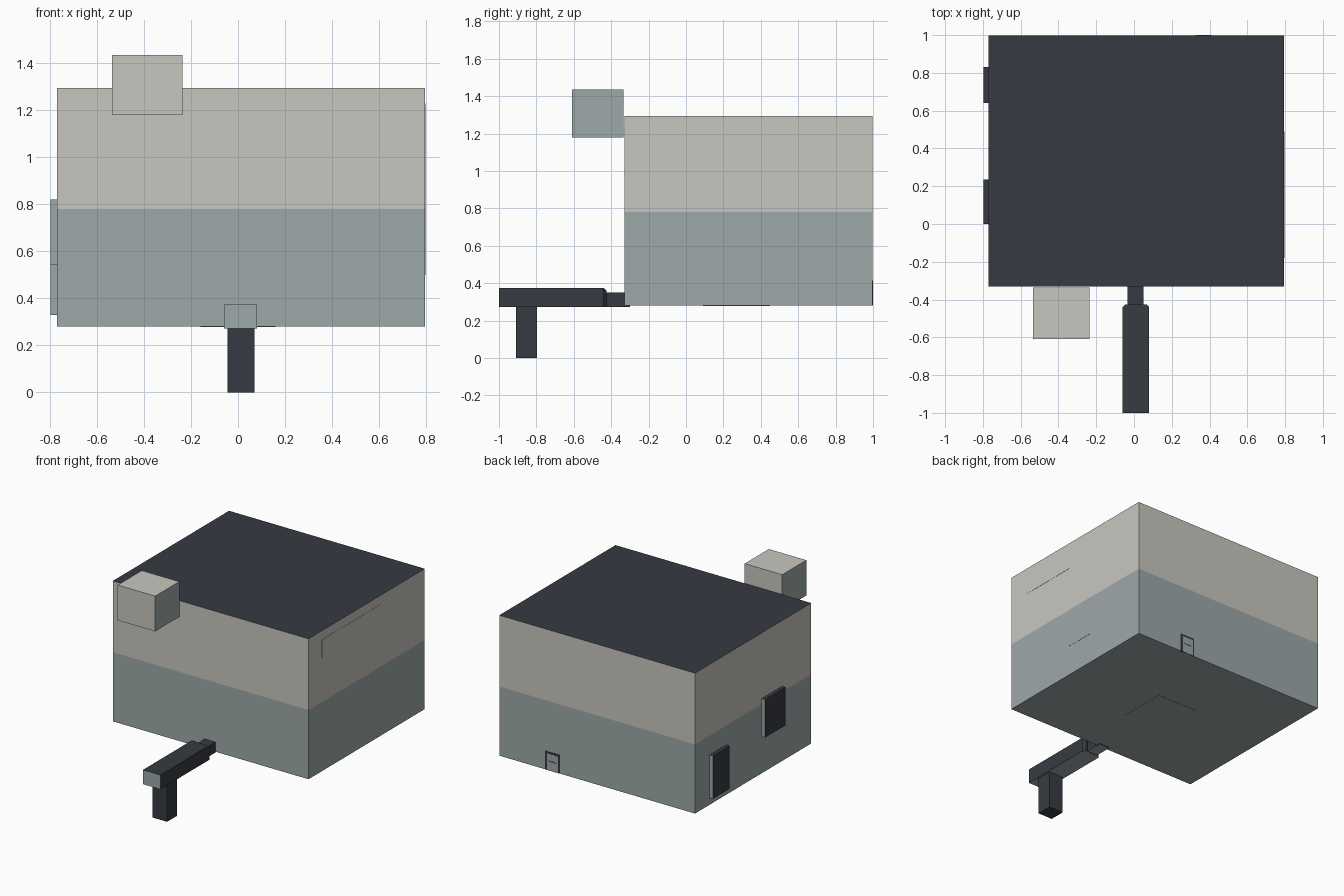
import bpy
import bmesh

if "Cube" in bpy.data.objects:
    bpy.data.objects.remove(bpy.data.objects["Cube"])


def material(name, srgb):
    m = bpy.data.materials.new(name)
    lin = [c / 12.92 if c <= 0.04045 else ((c + 0.055) / 1.055) ** 2.4
           for c in (v / 255 for v in srgb)]
    m.diffuse_color = (*lin, 1)
    m.use_nodes = True
    m.node_tree.nodes["Principled BSDF"].inputs["Base Color"].default_value = m.diffuse_color
    return m


MATS = [material("beige", (201, 198, 191)),
        material("slate", (157, 168, 169)),
        material("charcoal", (54, 59, 66))]
BEIGE, SLATE, DARK = range(3)
SPLIT = 0.78  # height where the wall colour changes


def finish(name, bm, rule):
    """Turn a bmesh into an object, colouring faces with rule(normal, centre)."""
    bmesh.ops.recalc_face_normals(bm, faces=bm.faces)
    bm.normal_update()
    for f in bm.faces:
        f.material_index = rule(f.normal, f.calc_center_median())
    mesh = bpy.data.meshes.new(name)
    bm.to_mesh(mesh)
    bm.free()
    for m in MATS:
        mesh.materials.append(m)
    ob = bpy.data.objects.new(name, mesh)
    bpy.context.collection.objects.link(ob)
    return ob


def split(bm):
    bmesh.ops.bisect_plane(bm, geom=bm.verts[:] + bm.edges[:] + bm.faces[:],
                           plane_co=(0, 0, SPLIT), plane_no=(0, 0, 1))


def box(name, x, y, z, rule, cut=False):
    bm = bmesh.new()
    bmesh.ops.create_cube(bm, size=1)
    for v in bm.verts:
        v.co = [r[0] if c < 0 else r[1] for c, r in zip(v.co, (x, y, z))]
    if cut:
        split(bm)
    return finish(name, bm, rule)


def prism(name, profile, axis, lo, hi, rule, cut=False):
    """Extrude a 2D profile along x (axis 0) or z (axis 2)."""
    bm = bmesh.new()
    place = (lambda p: (lo, *p)) if axis == 0 else (lambda p: (*p, lo))
    face = bm.faces.new([bm.verts.new(place(p)) for p in profile])
    new = bmesh.ops.extrude_face_region(bm, geom=[face])["geom"]
    for v in new:
        if isinstance(v, bmesh.types.BMVert):
            v.co[axis] = hi
    if cut:
        split(bm)
    return finish(name, bm, rule)


def plain(index):
    return lambda n, c: index


def wall(n, c):
    return BEIGE if c.z > SPLIT else SLATE


# Main two-tone body with dark roof
box("body", (-0.77, 0.795), (-0.33, 0.997), (0.28, 1.295),
    lambda n, c: DARK if n.z > 0.5 else wall(n, c), cut=True)

# Raised box on the front edge, slate on its two sides
box("front_box", (-0.535, -0.235), (-0.61, -0.335), (1.18, 1.435),
    lambda n, c: SLATE if abs(n.x) > 0.5 else BEIGE)

# Flush L-shaped panel on the right wall
prism("side_panel", [(-0.18, 1.23), (0.49, 1.23), (0.49, 0.50),
                     (0.27, 0.50), (0.27, 1.10), (-0.18, 1.10)],
      0, 0.79, 0.7965, wall, cut=True)

# Flush square hatch under the body
box("floor_hatch", (-0.16, 0.16), (0.09, 0.45), (0.2785, 0.285), plain(SLATE))

# Two shutters on the left wall, dark face and top with slate edges
for name, y, z in (("upper_shutter", (0.0, 0.235), (0.545, 0.82)),
                   ("lower_shutter", (0.64, 0.83), (0.33, 0.64))):
    box(name, (-0.797, -0.768), y, z,
        lambda n, c: SLATE if abs(n.y) > 0.5 or n.z < -0.5 else DARK)

# Small back door: dark surround, pale leaf and a rail
box("door_frame", (0.315, 0.43), (0.99, 0.9985), (0.28, 0.415), plain(DARK))
box("door_leaf", (0.325, 0.41), (0.99, 0.9995), (0.28, 0.40), plain(SLATE))
box("door_rail", (0.335, 0.40), (0.99, 1.0), (0.345, 0.352), plain(DARK))

# Front beam with slate nose and underside, tapering at the rear
beam = prism("beam", [(-0.06, -1.0), (0.08, -1.0), (0.08, -0.44), (0.065, -0.425),
                      (-0.045, -0.425), (-0.06, -0.44)], 2, 0.272, 0.375,
             lambda n, c: SLATE if n.y < -0.5 or n.z < -0.5 else DARK)
for v in beam.data.vertices:
    if v.co.y > -0.43 and v.co.z > 0.3:
        v.co.z = 0.36

# Narrow link joining the beam to the body
box("beam_link", (-0.035, 0.05), (-0.43, -0.30), (0.274, 0.35),
    lambda n, c: SLATE if n.z < -0.5 else DARK)

# Support leg
box("leg", (-0.045, 0.07), (-0.91, -0.797), (0.0, 0.275), plain(DARK))
